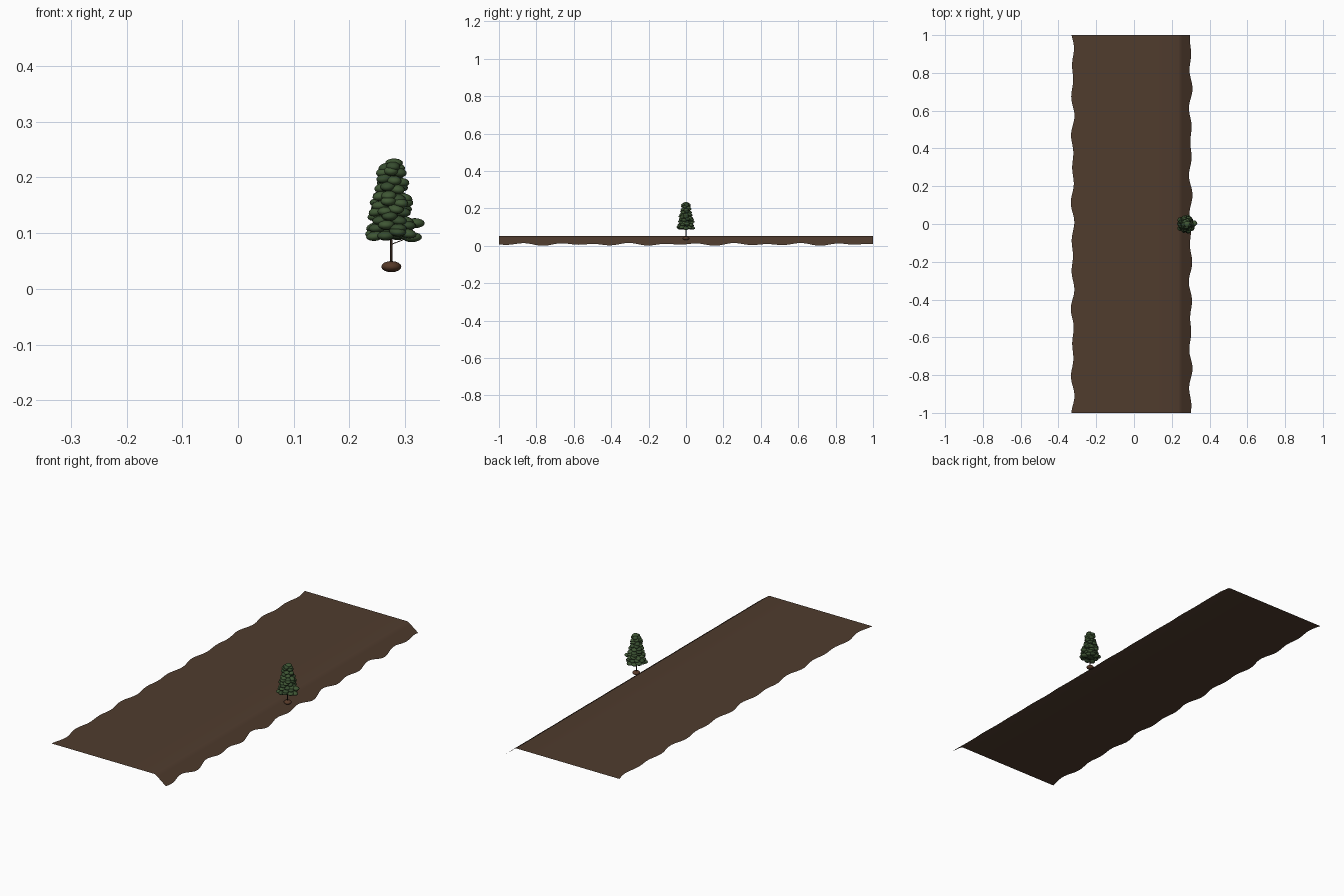
import bpy, bmesh, math, random
from mathutils import Matrix, Vector

random.seed(4)
if "Cube" in bpy.data.objects:
    bpy.data.objects.remove(bpy.data.objects["Cube"])


def material(name, rgb):
    m = bpy.data.materials.new(name)
    m.use_nodes = True
    m.diffuse_color = (*rgb, 1)
    m.node_tree.nodes["Principled BSDF"].inputs["Base Color"].default_value = (*rgb, 1)
    return m


soil = material("soil brown", (0.080, 0.045, 0.027))
root = material("root brown", (0.095, 0.042, 0.022))
bark = material("bark brown", (0.055, 0.030, 0.018))
leaf = material("leaf green", (0.050, 0.095, 0.035))
leaf_dark = material("dark leaf green", (0.037, 0.072, 0.028))


def finish(bm, name, mats, smooth=True):
    mesh = bpy.data.meshes.new(name)
    bm.to_mesh(mesh)
    bm.free()
    for m in mats:
        mesh.materials.append(m)
    for p in mesh.polygons:
        p.use_smooth = smooth
    obj = bpy.data.objects.new(name, mesh)
    bpy.context.collection.objects.link(obj)
    return obj


def ripple(y, phase):
    return 0.006 * math.sin(34 * y + phase) + 0.004 * math.sin(21 * y + 2 * phase)


# Ground sheet: flat top, rounded lip and a bank with ragged edges
def ground():
    bm = bmesh.new()
    rows = []
    steps = 160
    for i in range(steps + 1):
        y = -1 + 2 * i / steps
        left = -0.325 + ripple(y, 1)
        right = 0.3 + ripple(y, 2.5)
        bank = 0.042 - 0.76 * (right - 0.255)
        profile = [(left, 0.052), (-0.1, 0.052), (0.1, 0.052), (0.235, 0.052),
                   (0.245, 0.049), (0.255, 0.042), (right, max(bank, 0))]
        rows.append([bm.verts.new((x, y, z)) for x, z in profile])
    for a, b in zip(rows, rows[1:]):
        for j in range(len(a) - 1):
            bm.faces.new((a[j], a[j + 1], b[j + 1], b[j]))
    finish(bm, "ground", [soil])


def rod(bm, start, end, r1, r2):
    a, b = Vector(start), Vector(end)
    turn = (b - a).to_track_quat('Z', 'Y').to_matrix().to_4x4()
    bmesh.ops.create_cone(bm, cap_ends=True, segments=8, radius1=r1, radius2=r2,
                          depth=(b - a).length,
                          matrix=Matrix.Translation((a + b) / 2) @ turn)


def blob(bm, centre, size, tilt=0.0, heading=0.0, index=0):
    matrix = (Matrix.Translation(centre) @ Matrix.Rotation(heading, 4, 'Z')
              @ Matrix.Rotation(tilt, 4, 'Y') @ Matrix.Diagonal((*size, 1)))
    made = bmesh.ops.create_uvsphere(bm, u_segments=12, v_segments=8, radius=1, matrix=matrix)
    for face in {f for v in made["verts"] for f in v.link_faces}:
        face.material_index = index


ground()
TX = 0.275

# Root ball
bm = bmesh.new()
blob(bm, (TX, 0, 0.04), (0.018, 0.018, 0.01))
finish(bm, "root_ball", [root])

# Trunk and twigs
bm = bmesh.new()
rod(bm, (TX, 0, 0.04), (TX, 0, 0.215), 0.0025, 0.001)
for k in range(10):
    ang = k * 2.4
    z = 0.08 + 0.011 * k
    reach = 0.034 - 0.002 * k
    rod(bm, (TX, 0, z), (TX + reach * math.cos(ang), reach * math.sin(ang), z + 0.013),
        0.0009, 0.0005)
finish(bm, "trunk", [bark])

# Foliage: flattened leaf clumps in narrowing tiers
bm = bmesh.new()
tiers = 10
for t in range(tiers):
    f = t / (tiers - 1)
    z = 0.099 + 0.122 * f
    spread = 0.034 - 0.022 * f
    count = 10 - round(6 * f)
    for k in range(count):
        ang = 2 * math.pi * k / count + t * 0.9
        r = spread * random.uniform(0.8, 1.08)
        s = 0.017 - 0.003 * f
        centre = (TX + r * math.cos(ang), r * math.sin(ang), z + random.uniform(-0.005, 0.005))
        blob(bm, centre, (s, s * 0.9, 0.0085), random.uniform(0, 0.25), ang,
             int(random.random() < 0.4))
    blob(bm, (TX, 0, z), (spread * 0.8, spread * 0.8, 0.01), index=1)
blob(bm, (TX + 0.005, 0, 0.226), (0.016, 0.015, 0.008))
blob(bm, (TX + 0.037, 0, 0.093), (0.018, 0.015, 0.009))
blob(bm, (TX + 0.042, 0.004, 0.118), (0.018, 0.015, 0.009))
finish(bm, "foliage", [leaf, leaf_dark])
